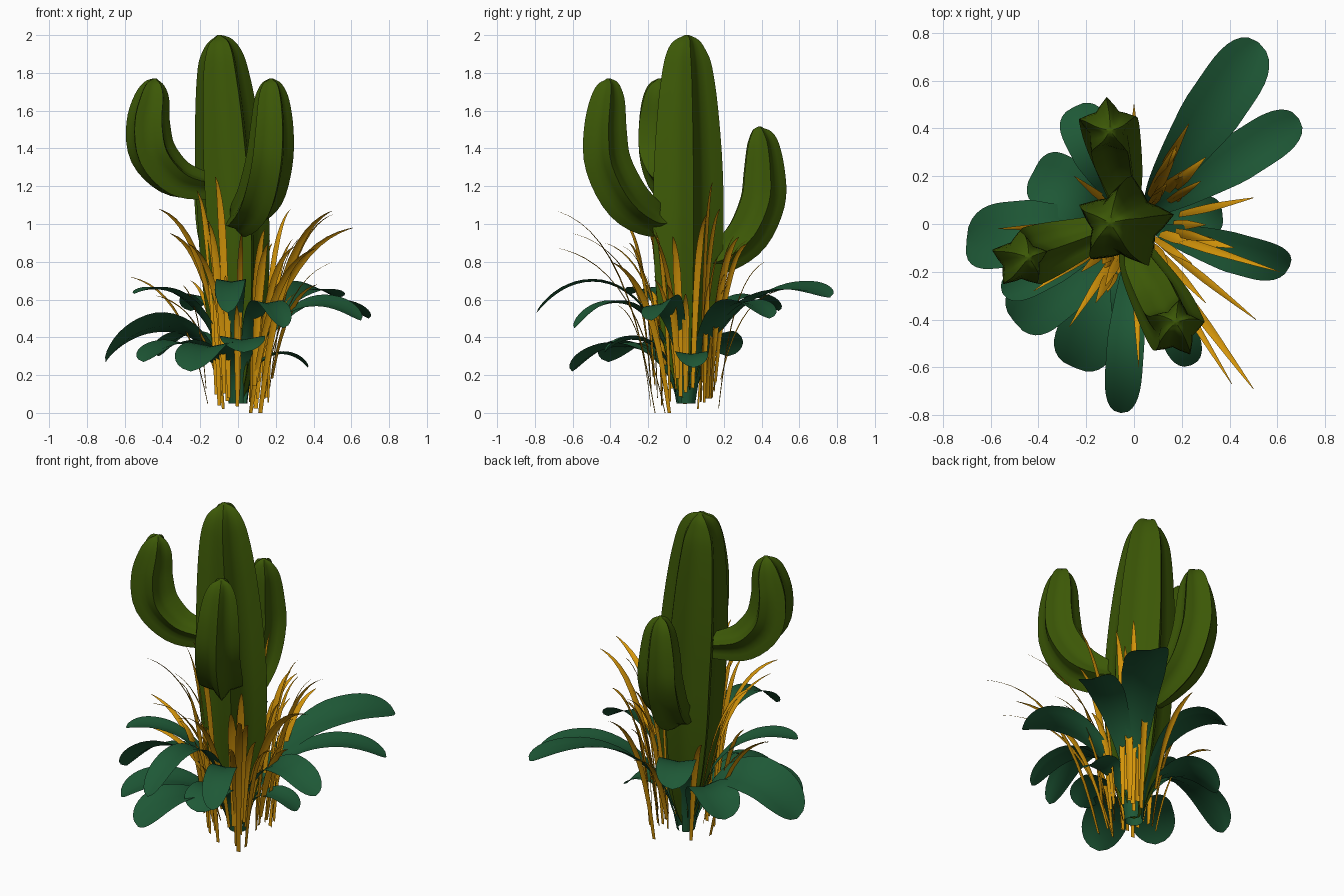
import bpy, bmesh, math, random
from mathutils import Vector

if "Cube" in bpy.data.objects:
    bpy.data.objects.remove(bpy.data.objects["Cube"])

random.seed(4)


def material(name, rgb):
    m = bpy.data.materials.new(name)
    m.diffuse_color = (*rgb, 1)
    m.use_nodes = True
    m.node_tree.nodes["Principled BSDF"].inputs["Base Color"].default_value = m.diffuse_color
    return m


CACTUS = material("olive_green", (0.045, 0.097, 0.002))
LEAF = material("deep_teal_green", (0.013, 0.098, 0.037))
GRASS = material("golden_orange", (0.66, 0.30, 0.003))


def finish(name, bm, mat):
    mesh = bpy.data.meshes.new(name)
    for f in bm.faces:
        f.smooth = True
    bm.to_mesh(mesh)
    bm.free()
    mesh.materials.append(mat)
    ob = bpy.data.objects.new(name, mesh)
    bpy.context.collection.objects.link(ob)


def spline(points, steps):
    """Catmull-Rom through points of any dimension."""
    p = [Vector(q) for q in points]
    p = [p[0] * 2 - p[1]] + p + [p[-1] * 2 - p[-2]]
    out = []
    for i in range(1, len(p) - 2):
        a, b, c, d = p[i - 1:i + 3]
        for s in range(steps):
            t = s / steps
            out.append(0.5 * (2 * b + (c - a) * t + (2 * a - 5 * b + 4 * c - d) * t * t
                              + (3 * b - a - 3 * c + d) * t ** 3))
    return out + [p[-2]]


def ribbed_stem(name, points, turn):
    """Five-ribbed star section swept along (x, y, z, radius) points."""
    path = spline(points, 4)
    path.reverse()                       # frame is carried down from the tip
    centres = [q.to_3d() for q in path]
    bm = bmesh.new()
    rings, u = [], Vector((1, 0, 0))
    for i, c in enumerate(centres):
        t = (centres[max(i - 1, 0)] - centres[min(i + 1, len(path) - 1)]).normalized()
        if i == 0:
            t = Vector((0, 0, 1))
        u = (u - t * u.dot(t)).normalized()
        v = t.cross(u)
        ring = []
        for k in range(20):
            a = math.radians(turn + 18 * k)
            r = max(path[i][3], 0.008) * (1, 0.755, 0.63, 0.755)[k % 4]
            ring.append(bm.verts.new(c + (u * math.cos(a) + v * math.sin(a)) * r))
        rings.append(ring)
    for a, b in zip(rings, rings[1:]):
        for k in range(20):
            n = (k + 1) % 20
            bm.faces.new((a[k], b[k], b[n], a[n]))
            if k % 4 == 0:               # crisp rib edges
                bm.edges.get((a[k], b[k])).smooth = False
    bm.faces.new(rings[0])
    bm.faces.new(rings[-1][::-1])
    bmesh.ops.recalc_face_normals(bm, faces=bm.faces[:])
    finish(name, bm, CACTUS)


def bezier(p, t):
    s = 1 - t
    return p[0] * s ** 3 + p[1] * 3 * s * s * t + p[2] * 3 * s * t * t + p[3] * t ** 3


def ribbon(bm, ctrl, widths, side, fold, steps):
    """Folded strip along a bezier; widths(t) gives the half width."""
    rows = []
    for i in range(steps + 1):
        t = i / steps
        t = 1 - (1 - t) ** 1.4
        c = bezier(ctrl, t)
        d = (bezier(ctrl, min(t + .01, 1)) - bezier(ctrl, max(t - .01, 0))).normalized()
        s = (side - d * side.dot(d)).normalized()
        up = s.cross(d)
        w = widths(t)
        rows.append([bm.verts.new(c + s * w * k + up * (fold * w * abs(k)))
                     for k in (-1, -.5, 0, .5, 1)])
    for a, b in zip(rows, rows[1:]):
        for k in range(4):
            bm.faces.new((a[k], a[k + 1], b[k + 1], b[k]))


# cactus trunk and arms: x, y, z, radius
ribbed_stem("cactus_trunk", [(0, 0, .08, .03), (0, 0, .2, .085), (-.01, 0, .4, .145),
            (-.02, 0, .7, .187), (-.03, 0, 1.0, .2), (-.05, 0, 1.3, .195),
            (-.07, 0, 1.6, .172), (-.085, 0, 1.8, .145), (-.09, 0, 1.9, .118),
            (-.095, .005, 1.965, .075), (-.1, .005, 2.0, .012)], 12)
ribbed_stem("cactus_arm_left", [(-.1, -.01, 1.19, .06), (-.2, -.05, 1.2, .085),
            (-.34, -.1, 1.245, .115), (-.45, -.14, 1.37, .13), (-.475, -.15, 1.53, .122),
            (-.455, -.145, 1.67, .098), (-.445, -.14, 1.74, .06), (-.44, -.14, 1.77, .01)], 18)
ribbed_stem("cactus_arm_front", [(-.01, -.08, 1.03, .06), (.03, -.18, 1.03, .1),
            (.11, -.32, 1.13, .13), (.16, -.42, 1.32, .132), (.175, -.435, 1.5, .122),
            (.175, -.42, 1.66, .098), (.175, -.41, 1.74, .06), (.175, -.41, 1.77, .01)], 12)
ribbed_stem("cactus_arm_back", [(-.04, .09, .79, .07), (-.06, .2, .84, .1),
            (-.09, .32, .95, .125), (-.105, .395, 1.12, .13), (-.11, .405, 1.27, .12),
            (-.105, .4, 1.42, .092), (-.1, .39, 1.49, .052), (-.1, .39, 1.515, .01)], 20)

# broad leaves: tip x, y, z, arch height, half width, roll in degrees
leaves = [(.52, .76, .61, .62, .125, 10), (.69, .44, .50, .58, .10, 0),
          (.65, -.18, .49, .58, .09, 20), (-.055, -.79, .53, .72, .078, 0),
          (.24, -.59, .45, .60, .08, 0), (-.25, -.60, .22, .38, .13, 0),
          (-.50, -.41, .27, .38, .13, 0), (-.55, -.29, .63, .60, .075, 0),
          (-.70, -.07, .27, .50, .145, 22), (-.42, .22, .30, .43, .125, 0),
          (-.25, .49, .54, .60, .105, 0), (.37, .04, .24, .32, .085, 0),
          (.03, -.43, .32, .39, .12, 0)]


def leaf_width(t, w):
    body = .15 + .85 * min(1, max(0, (t - .15) / .5)) ** .8
    tip = max(0, 1 - max(0, (t - .78) / .22) ** 2.6) ** .5
    return w * body * max(tip, .04)


for i, (x, y, z, top, w, roll) in enumerate(leaves):
    d = Vector((x, y, 0))
    out = d.normalized()
    r = math.radians(roll)
    side = Vector((-out.y, out.x, 0)) * math.cos(r) + Vector((0, 0, math.sin(r)))
    ctrl = [out * .05 + Vector((0, 0, .05)), d * .14 + Vector((0, 0, top * .95)),
            d * .66 + Vector((0, 0, top * 1.2)), d + Vector((0, 0, z))]
    bm = bmesh.new()
    ribbon(bm, ctrl, lambda t: leaf_width(t, w), side, -.18, 22)
    finish(f"broad_leaf_{i + 1}", bm, LEAF)

# grass blades: tip x, y, z
tips = [(.50, -.69, 1.07), (.41, -.67, .87), (.51, -.40, .80), (.50, .11, 1.05), (.61, -.20, .98),
        (.23, .42, .80), (0, .50, .65), (.02, -.60, .95), (-.42, -.28, 1.08), (-.27, -.43, .90),
        (-.57, -.02, .72), (-.36, -.12, .95), (-.12, -.26, 1.25), (-.22, -.2, 1.18),
        (.12, .14, 1.22), (.30, .28, .93), (.28, .18, 1.08), (.42, -.10, .68), (.30, -.33, .88),
        (-.16, -.33, 1.02), (-.43, -.2, .62), (.16, -.3, .9), (-.25, .2, .7), (.18, .33, .9)]
for i in range(18):                      # shorter fill blades
    a = random.uniform(-2.9, 1.4)
    r = random.uniform(.2, .4)
    tips.append((r * math.cos(a), r * math.sin(a), random.uniform(.55, 1.0)))
bm = bmesh.new()
for i, (x, y, z) in enumerate(tips):
    tip = Vector((x, y, z))
    out = Vector((x, y, 0)).normalized()
    base = out * random.uniform(.07, .2)
    base.z = 0 if i < 3 else random.uniform(.02, .2)
    d = tip - base
    flat = Vector((d.x, d.y, 0))
    ctrl = [base, base + flat * .15 + Vector((0, 0, d.z * .45)),
            base + flat * .38 + Vector((0, 0, d.z * .92)), tip]
    side = Vector((-out.y, out.x, random.choice((-1, 1)) * random.uniform(.2, .8)))
    side = (side + out * random.uniform(-.5, .5)).normalized()
    w = random.uniform(.016, .025)
    ribbon(bm, ctrl, lambda t: w * (.5 + .5 * math.sin(min(t / .65, 1) * math.pi / 2))
           * min(1, max(.02, (1 - t) / .35)) ** .7, side, .2, 12)
finish("grass_blades", bm, GRASS)
